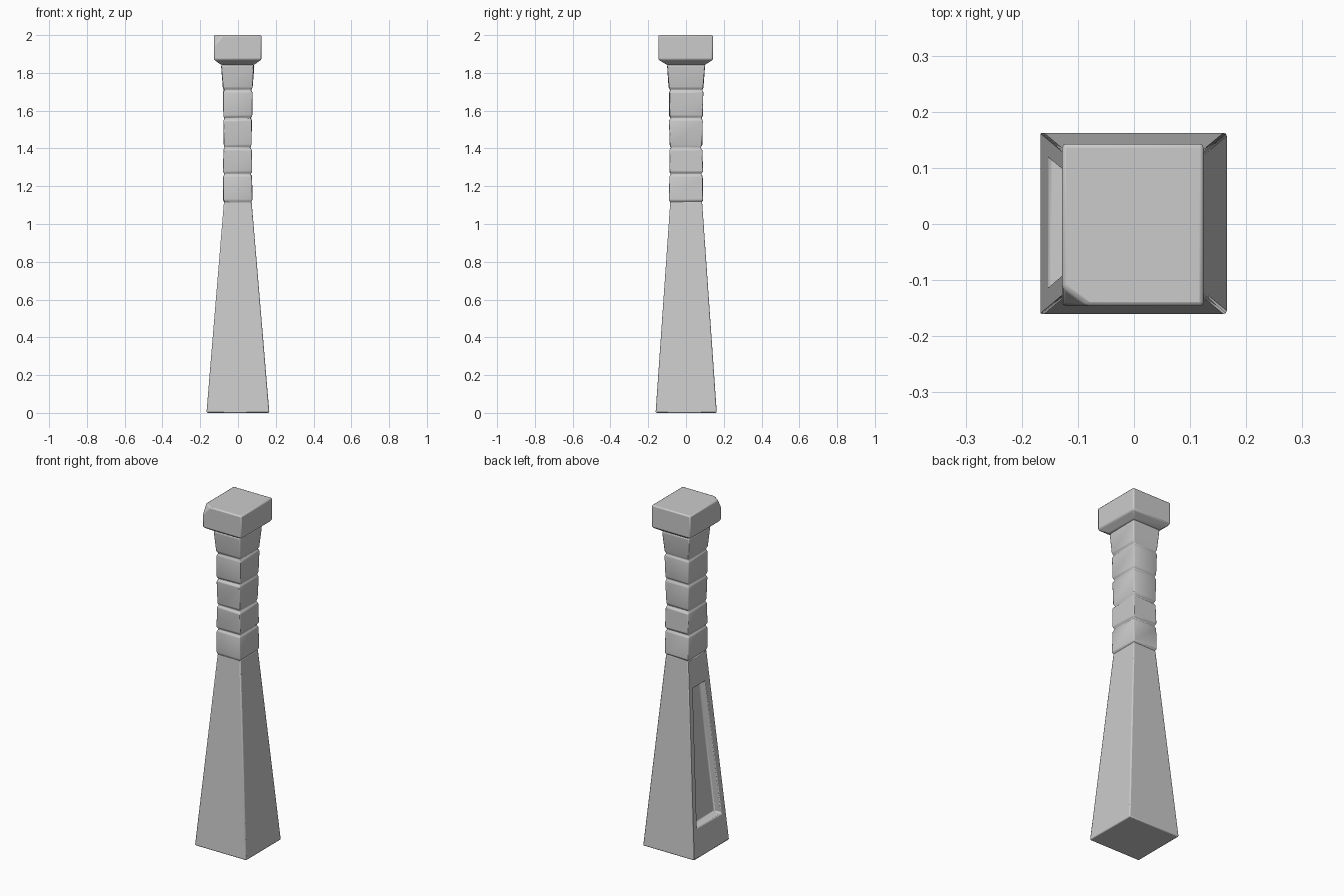
import bpy, bmesh, random
from mathutils import Vector

if "Cube" in bpy.data.objects:
    bpy.data.objects.remove(bpy.data.objects["Cube"])

random.seed(4)


def loft(bm, rings, jitter=0.0, bottom=True, top=True):
    """Join rectangular rings (z, x0, x1, y0, y1) into a skin."""
    loops = []
    for z, x0, x1, y0, y1 in rings:
        j = lambda: random.uniform(-jitter, jitter)
        loops.append([bm.verts.new((x + j(), y + j(), z + j()))
                      for x, y in ((x0, y0), (x1, y0), (x1, y1), (x0, y1))])
    for a, b in zip(loops, loops[1:]):
        for i in range(4):
            k = (i + 1) % 4
            bm.faces.new((a[i], a[k], b[k], b[i]))
    if bottom:
        bm.faces.new(loops[0][::-1])
    if top:
        bm.faces.new(loops[-1])
    bm.normal_update()


def finish(bm, name, bevel):
    bmesh.ops.recalc_face_normals(bm, faces=bm.faces)
    mesh = bpy.data.meshes.new(name)
    bm.to_mesh(mesh)
    bm.free()
    ob = bpy.data.objects.new(name, mesh)
    bpy.context.collection.objects.link(ob)
    mod = ob.modifiers.new("worn_edges", 'BEVEL')
    mod.width, mod.segments = bevel, 2
    mod.limit_method, mod.angle_limit = 'ANGLE', 0.35
    bpy.ops.object.select_all(action='DESELECT')
    ob.select_set(True)
    bpy.context.view_layer.objects.active = ob
    bpy.ops.object.shade_smooth_by_angle(angle=0.6)
    return ob


# Tapered base, with a sunken panel in its left (-x) side
bm = bmesh.new()
loft(bm, [(0, -.167, .166, -.161, .163), (1.12, -.074, .072, -.083, .085)])
panel = min(bm.faces, key=lambda f: f.normal.x)
bmesh.ops.inset_individual(bm, faces=[panel], thickness=.02)
for v in panel.verts:
    low, side = v.co.z < .5, 1 if v.co.y > 0 else -1
    z, half = (.17, .115) if low else (.95, .06)
    v.co = (-.167 + .093 * z / 1.12, side * half + .003, z)
bmesh.ops.inset_individual(bm, faces=[panel], thickness=.004)
for v in panel.verts:
    v.co.x += .045
finish(bm, "tapered_base", .006)

# Shaft of stacked blocks with shallow joints between them
blocks = [  # bottom z, top z, bottom half sizes, top half sizes
    (1.115, 1.265, (.077, .090), (.075, .088)),
    (1.265, 1.405, (.076, .088), (.075, .088)),
    (1.405, 1.560, (.073, .085), (.075, .089)),
    (1.560, 1.710, (.076, .088), (.077, .090)),
    (1.710, 1.850, (.078, .091), (.087, .100)),
]
rings = []
for z0, z1, lo, hi in blocks:
    for z, (hx, hy), d in ((z0, lo, .007), (z0 + .012, lo, 0),
                           (z1 - .012, hi, 0)):
        hx, hy = hx - d, hy - d
        rings.append((z, -hx - .002, hx - .002, -hy, hy))
rings.append((1.85, -.080, .076, -.092, .092))
bm = bmesh.new()
loft(bm, rings, .002, bottom=False, top=False)
finish(bm, "block_shaft", .004)

# Cap block with undercut bottom and a chipped front left corner
bm = bmesh.new()
loft(bm, [(1.842, -.088, .084, -.10, .10), (1.870, -.128, .124, -.146, .143),
          (2.0, -.128, .124, -.146, .143)])
cut = bmesh.ops.bisect_plane(
    bm, geom=bm.verts[:] + bm.edges[:] + bm.faces[:],
    plane_co=Vector((-.122, -.125, 1.985)), plane_no=Vector((-.55, -.75, .45)),
    clear_outer=True)
bmesh.ops.contextual_create(
    bm, geom=[e for e in cut["geom_cut"] if isinstance(e, bmesh.types.BMEdge)])
finish(bm, "cap_block", .007)
